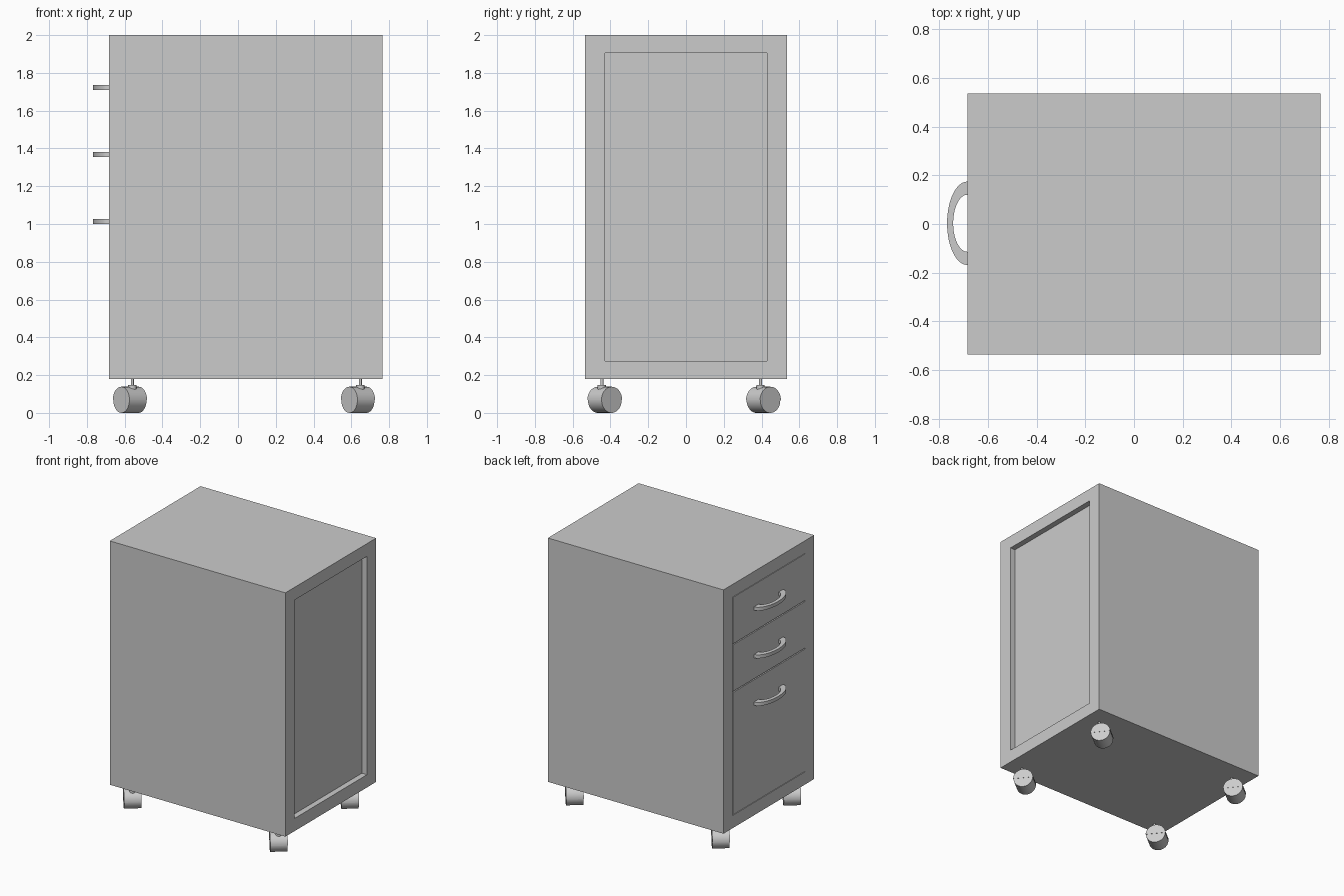
import bpy, bmesh, math
from mathutils import Matrix, Vector

if "Cube" in bpy.data.objects:
    bpy.data.objects.remove(bpy.data.objects["Cube"], do_unlink=True)

grey = bpy.data.materials.new("light grey")
grey.use_nodes = True
grey.diffuse_color = (0.6, 0.6, 0.6, 1)
grey.node_tree.nodes["Principled BSDF"].inputs["Base Color"].default_value = (0.6, 0.6, 0.6, 1)

X0, X1, Y, Z0, Z1 = -0.684, 0.766, 0.535, 0.18, 2.0    # cabinet extents
PY, PZ0, PZ1 = 0.428, 0.275, 1.905                     # panel opening


def finish(name, bm, smooth=False):
    bmesh.ops.recalc_face_normals(bm, faces=bm.faces)
    mesh = bpy.data.meshes.new(name)
    bm.to_mesh(mesh)
    bm.free()
    mesh.materials.append(grey)
    obj = bpy.data.objects.new(name, mesh)
    bpy.context.collection.objects.link(obj)
    if smooth:
        bpy.ops.object.select_all(action='DESELECT')
        obj.select_set(True)
        bpy.context.view_layer.objects.active = obj
        bpy.ops.object.shade_smooth_by_angle(angle=math.radians(35))
    return obj


def add_box(bm, lo, hi):
    lo, hi = Vector(lo), Vector(hi)
    size = Matrix.Diagonal((*(hi - lo), 1))
    bmesh.ops.create_cube(bm, size=1, matrix=Matrix.Translation((lo + hi) / 2) @ size)


def add_cylinder(bm, radius, depth, matrix, segments=32):
    bmesh.ops.create_cone(bm, cap_ends=True, segments=segments, radius1=radius,
                          radius2=radius, depth=depth, matrix=matrix)


# Cabinet shell with a recess on each end
bm = bmesh.new()
add_box(bm, (X0, -Y, Z0), (X1, Y, Z1))
bm.normal_update()
for side, depth in ((1, 0.042), (-1, 0.02)):
    face = next(f for f in bm.faces if f.normal.x * side > 0.9)
    bmesh.ops.inset_region(bm, faces=[face], thickness=0.1)
    for v in face.verts:
        v.co.y = math.copysign(PY, v.co.y)
        v.co.z = PZ1 if v.co.z > 1 else PZ0
    bmesh.ops.inset_region(bm, faces=[face], thickness=0)
    for v in face.verts:
        v.co.x -= side * depth
finish("cabinet_body", bm)

# Drawer fronts, separated by narrow gaps
GAP = 0.004
levels = [PZ1, 1.55, 1.195, PZ0]
for i, name in enumerate(("top", "middle", "bottom")):
    bm = bmesh.new()
    add_box(bm, (X0, -PY + GAP, levels[i + 1] + GAP),
            (X0 + 0.02, PY - GAP, levels[i] - GAP))
    finish(name + "_drawer_front", bm)

    # Flat bow handle: half an elliptical ring
    bm = bmesh.new()
    z = 1.723 - 0.355 * i
    rings = []
    for k in range(33):
        a = math.pi * k / 32
        c, s = math.cos(a), math.sin(a)
        rings.append([bm.verts.new((X0 - rx * s, 0.003 + ry * c, z + h))
                      for rx, ry, h in ((0.083, 0.171, -0.013), (0.083, 0.171, 0.013),
                                        (0.058, 0.117, 0.013), (0.058, 0.117, -0.013))])
    for r0, r1 in zip(rings, rings[1:]):
        for j in range(4):
            bm.faces.new((r0[j], r0[j - 1], r1[j - 1], r1[j]))
    bm.faces.new(rings[0])
    bm.faces.new(rings[-1])
    finish(name + "_handle", bm, True)

# Casters, all swivelled the same way
AXIS = Vector((0.78, 0.625, 0)).normalized()
TURN = AXIS.to_track_quat('Z', 'Y').to_matrix().to_4x4()
R = 0.068
for xn, x in (("drawer_end", -0.572), ("panel_end", 0.635)):
    for yn, y in (("right", -0.43), ("left", 0.41)):
        label = f"{xn}_{yn}_caster"
        centre = Matrix.Translation((x, y, R))
        # wheel
        bm = bmesh.new()
        add_cylinder(bm, R, 0.116, centre @ TURN, 40)
        finish(label + "_wheel", bm, True)
        # hood over the upper half
        bm = bmesh.new()
        add_cylinder(bm, R + 0.0025, 0.119, centre @ TURN, 40)
        bmesh.ops.bisect_plane(bm, geom=bm.verts[:] + bm.edges[:] + bm.faces[:],
                               plane_co=(0, 0, R + 0.001), plane_no=(0, 0, 1), clear_inner=True)
        bmesh.ops.holes_fill(bm, edges=[e for e in bm.edges if e.is_boundary])
        finish(label + "_hood", bm, True)
        # stem and collar
        bm = bmesh.new()
        sx, sy = x + 0.0125, y - 0.0155
        add_cylinder(bm, 0.022, 0.04, Matrix.Translation((sx, sy, 0.127)), 24)
        add_cylinder(bm, 0.008, 0.06, Matrix.Translation((sx, sy, 0.16)), 16)
        finish(label + "_stem", bm, True)
